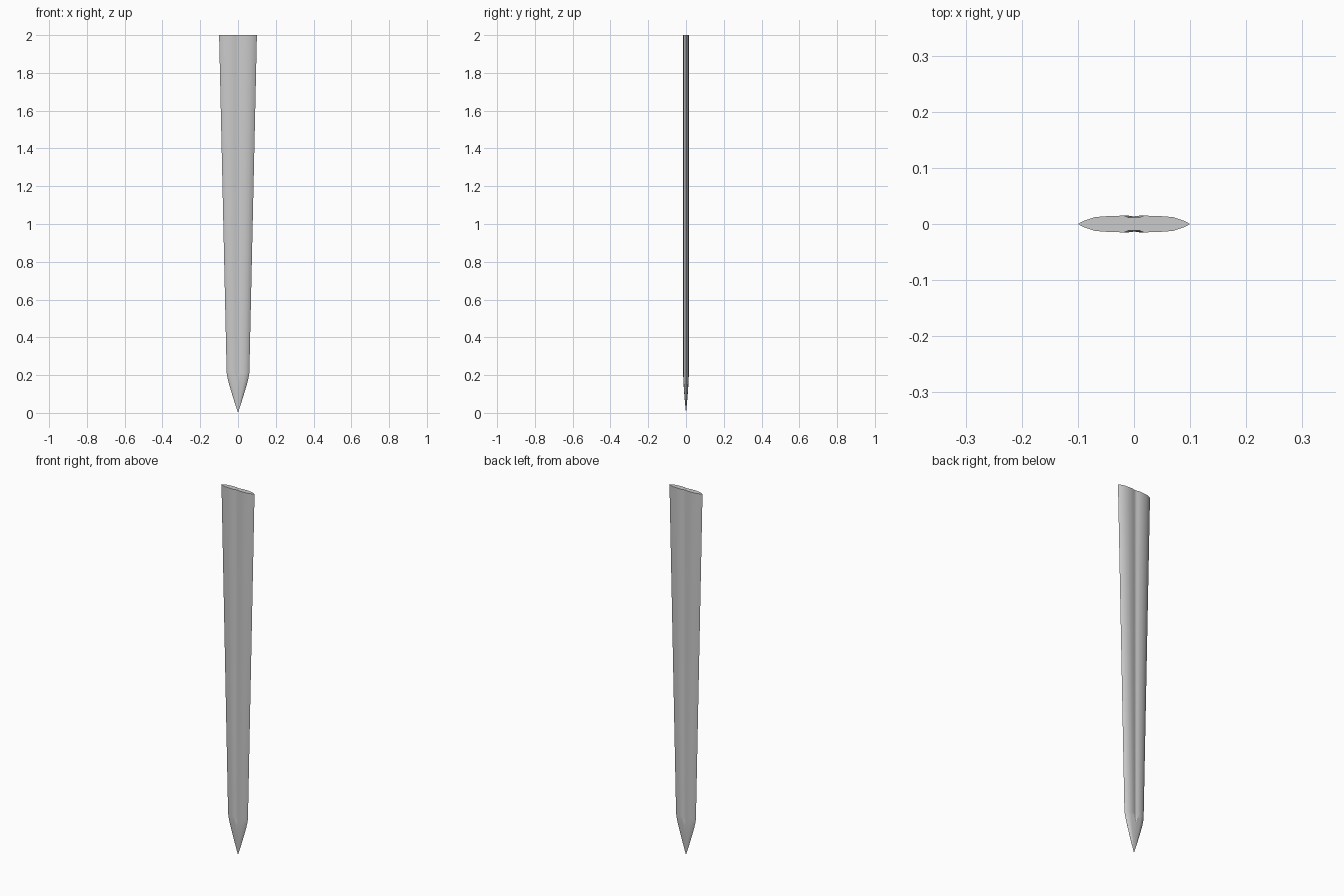
import bpy, bmesh

if "Cube" in bpy.data.objects:
    bpy.data.objects.remove(bpy.data.objects["Cube"])

# Blade stations: z, half width, half thickness, fuller half width, fuller depth
stations = [
    (2.00, 0.100, 0.0150, 0.018, 0.0035),
    (0.21, 0.060, 0.0150, 0.011, 0.0035),
    (0.19, 0.0565, 0.0146, 0.008, 0.0030),
    (0.165, 0.051, 0.0138, 0.003, 0.0),
    (0.12, 0.038, 0.0108, 0.002, 0.0),
    (0.06, 0.0195, 0.0060, 0.001, 0.0),
]


def section(w, t, f, d):
    """Lens-shaped outline with a shallow groove on both faces."""
    side = [(0.9 * w, 0.36 * t), (0.7 * w, 0.82 * t), (0.5 * w, 0.92 * t),
            (f, t), (0.5 * f, t - d)]
    upper = [(w, 0)] + side + [(0, t - d)] + [(-x, y) for x, y in reversed(side)]
    return upper + [(-x, -y) for x, y in upper]


bm = bmesh.new()
rings = [[bm.verts.new((x, y, z)) for x, y in section(*dims)]
         for z, *dims in stations]
n = len(rings[0])

# Blade sides
for a, b in zip(rings, rings[1:]):
    for i in range(n):
        j = (i + 1) % n
        bm.faces.new((a[i], a[j], b[j], b[i]))

# Point and flat top
tip = bm.verts.new((0, 0, 0))
for i in range(n):
    bm.faces.new((rings[-1][i], rings[-1][(i + 1) % n], tip))
bm.faces.new(rings[0])
bmesh.ops.recalc_face_normals(bm, faces=bm.faces)

mesh = bpy.data.meshes.new("blade")
bm.to_mesh(mesh)
bm.free()
blade = bpy.data.objects.new("blade", mesh)
bpy.context.collection.objects.link(blade)
bpy.context.view_layer.objects.active = blade
blade.select_set(True)
bpy.ops.object.shade_smooth_by_angle(angle=0.5)
